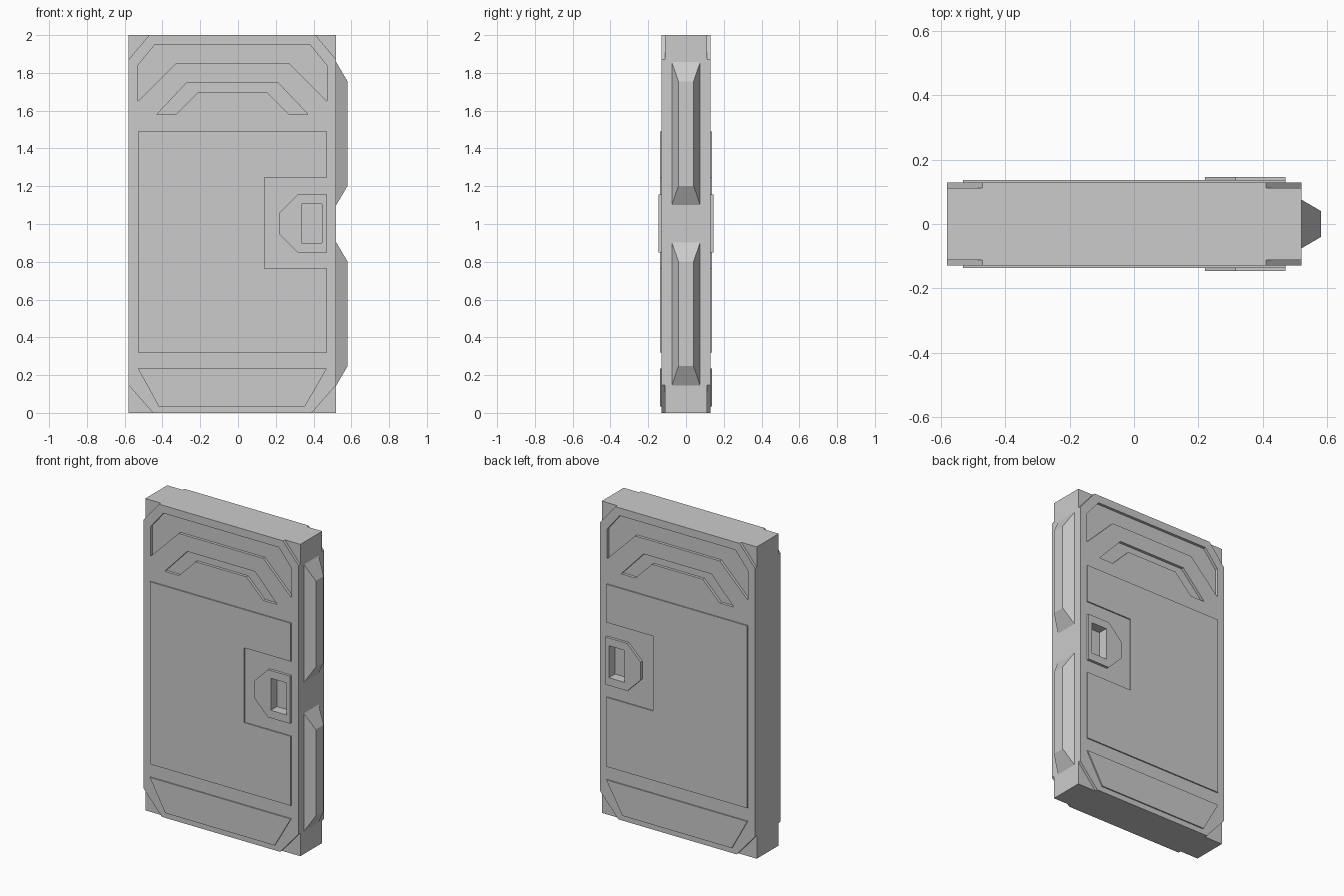
import bpy, bmesh

if "Cube" in bpy.data.objects:
    bpy.data.objects.remove(bpy.data.objects["Cube"])

L, R, T, H = -0.58, 0.52, 0.129, 2.0   # slab left, right, half thickness, height


def add_prism(bm, pts, y0, y1):
    """Extrude an x-z outline along y."""
    a = [bm.verts.new((x, y0, z)) for x, z in pts]
    b = [bm.verts.new((x, y1, z)) for x, z in pts]
    bm.faces.new(a)
    bm.faces.new(b[::-1])
    n = len(pts)
    for i in range(n):
        j = (i + 1) % n
        bm.faces.new((a[i], b[i], b[j], a[j]))


def finish(bm, name):
    bmesh.ops.recalc_face_normals(bm, faces=bm.faces[:])
    me = bpy.data.meshes.new(name)
    bm.to_mesh(me)
    bm.free()
    ob = bpy.data.objects.new(name, me)
    bpy.context.collection.objects.link(ob)
    return ob


def both_sides(name, outlines, y0, y1):
    """Prisms on the front and mirrored on the back."""
    bm = bmesh.new()
    for pts in outlines:
        for s in (-1, 1):
            add_prism(bm, pts, s * y0, s * y1)
    return finish(bm, name)


def rect(x0, x1, z0, z1):
    return [(x0, z0), (x1, z0), (x1, z1), (x0, z1)]


def cut(ob, cutter):
    m = ob.modifiers.new("cut", 'BOOLEAN')
    m.operation = 'DIFFERENCE'
    m.solver = 'EXACT'
    m.object = cutter
    cutter.hide_render = True
    cutter.hide_set(True)


def corner(cx, cz, sx, sz, a, b):
    """Triangle cutting a corner, extended past the slab edges."""
    p, q = (cx - sx * a, cz), (cx, cz - sz * b)
    ext = lambda u, v: (u[0] + (u[0] - v[0]) * 0.2, u[1] + (u[1] - v[1]) * 0.2)
    return [ext(p, q), (cx + sx * 0.1, cz + sz * 0.1), ext(q, p)]


# Door slab
bm = bmesh.new()
add_prism(bm, rect(L, R, 0, H), -T, T)
slab = finish(bm, "door_slab")

# Sunken corners and arched grooves
corners = [corner(L, H, -1, 1, 0.11, 0.13), corner(R, H, 1, 1, 0.11, 0.13),
           corner(L, 0, -1, -1, 0.13, 0.148), corner(R, 0, 1, -1, 0.13, 0.148)]
outer_arch = [(-0.53, 1.65), (-0.53, 1.84), (-0.44, 1.95), (0.38, 1.95),
              (0.47, 1.84), (0.47, 1.65), (0.27, 1.85), (-0.33, 1.85)]
inner_arch = [(-0.43, 1.58), (-0.27, 1.75), (0.21, 1.75), (0.37, 1.58),
              (0.27, 1.58), (0.15, 1.70), (-0.21, 1.70), (-0.33, 1.58)]
cut(slab, both_sides("groove_cutter", corners + [outer_arch, inner_arch], T - 0.018, T + 0.1))

# Raised main panel with a notch, and the kick plate
panel = [(-0.53, 0.32), (0.47, 0.32), (0.47, 0.765), (0.14, 0.765),
         (0.14, 1.245), (0.47, 1.245), (0.47, 1.49), (-0.53, 1.49)]
kick = [(-0.53, 0.235), (0.47, 0.235), (0.355, 0.035), (-0.42, 0.035)]
both_sides("main_panel", [panel], T - 0.01, T + 0.008)
both_sides("kick_plate", [kick], T - 0.01, T + 0.008)

# Handle plate with a recessed grip
plate = [(0.47, 0.85), (0.47, 1.155), (0.315, 1.155), (0.22, 1.06), (0.22, 0.945), (0.315, 0.85)]
handle = both_sides("handle_plate", [plate], T - 0.01, T + 0.017)
grip = both_sides("grip_cutter", [rect(0.335, 0.445, 0.90, 1.105)], T - 0.045, T + 0.1)
cut(slab, grip)
cut(handle, grip)

# Tapered locking ridges on the right edge
for name, z0, z1 in (("upper_lock_ridge", 1.10, 1.857), ("lower_lock_ridge", 0.145, 0.903)):
    bm = bmesh.new()
    loops = []
    for x, y, d in ((R - 0.01, 0.075, 0.0), (R, 0.075, 0.0), (0.58, 0.04, 0.102)):
        loops.append([bm.verts.new((x, sy, z)) for sy, z in
                      ((-y, z0 + d), (y, z0 + d), (y, z1 - d), (-y, z1 - d))])
    for lo, hi in zip(loops, loops[1:]):
        for i in range(4):
            j = (i + 1) % 4
            bm.faces.new((lo[i], lo[j], hi[j], hi[i]))
    bm.faces.new(loops[0])
    bm.faces.new(loops[-1])
    finish(bm, name)
